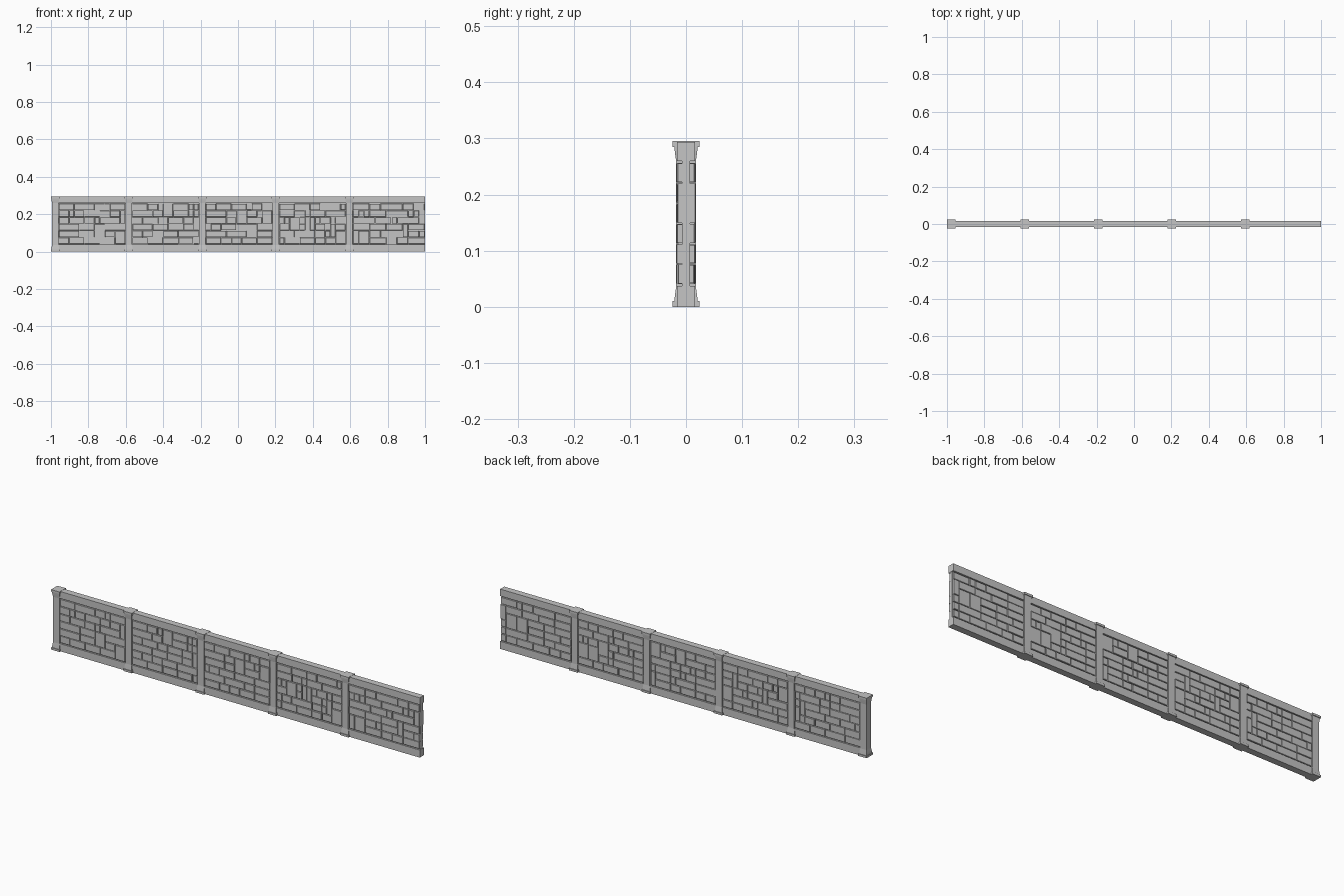
import bpy
import bmesh
import random
from mathutils import Vector

random.seed(7)
if "Cube" in bpy.data.objects:
    bpy.data.objects.remove(bpy.data.objects["Cube"])

HEIGHT = 0.295
RAIL_LOW, RAIL_HIGH = 0.037, 0.26
PILLARS = [-0.977 + 0.393 * i for i in range(5)]
ROWS = 6
COLUMNS = 13

stone = bpy.data.materials.new("grey stone")
stone.use_nodes = True
stone.diffuse_color = (0.56, 0.56, 0.56, 1)
stone.node_tree.nodes["Principled BSDF"].inputs["Base Color"].default_value = stone.diffuse_color


def finish(bm, name):
    bmesh.ops.recalc_face_normals(bm, faces=bm.faces)
    mesh = bpy.data.meshes.new(name)
    bm.to_mesh(mesh)
    bm.free()
    mesh.materials.append(stone)
    obj = bpy.data.objects.new(name, mesh)
    bpy.context.collection.objects.link(obj)


def loft(bm, loops):
    """Skin a stack of four-cornered loops and close both ends."""
    rings = [[bm.verts.new(p) for p in loop] for loop in loops]
    for a, b in zip(rings, rings[1:]):
        for i in range(4):
            j = (i + 1) % 4
            bm.faces.new((a[i], a[j], b[j], b[i]))
    bm.faces.new(rings[0])
    bm.faces.new(rings[-1])


def level(x, hx, hy, z):
    return [Vector((x + sx * hx, sy * hy, z))
            for sx, sy in ((-1, -1), (1, -1), (1, 1), (-1, 1))]


def block(name, x0, x1, hy, z0, z1):
    bm = bmesh.new()
    x, hx = (x0 + x1) / 2, (x1 - x0) / 2
    loft(bm, [level(x, hx, hy, z0), level(x, hx, hy, z1)])
    finish(bm, name)


def stone_layout():
    """Fill a grid with random one- and two-row stones."""
    free = {(c, r) for r in range(ROWS) for c in range(COLUMNS)}
    for r in range(ROWS):
        for c in range(COLUMNS):
            if (c, r) not in free:
                continue
            want = random.choice((1, 2, 2, 3, 3, 4))
            w = 1
            while w < want and (c + w, r) in free:
                w += 1
            h = 2 if w < 3 and r + 1 < ROWS and random.random() < 0.2 else 1
            if h == 2 and any((c + k, r + 1) not in free for k in range(w)):
                h = 1
            free -= {(c + i, r + j) for i in range(w) for j in range(h)}
            yield c, r, w, h


def add_stone(bm, x0, x1, z0, z1, side):
    """One slightly uneven stone with chamfered front edges."""
    depth = random.uniform(0.0145, 0.0172)
    loops = []
    for inset, y in ((0, 0.006), (0, depth - 0.001), (0.001, depth)):
        loops.append([Vector((x, side * y, z)) for x, z in (
            (x0 + inset, z0 + inset), (x1 - inset, z0 + inset),
            (x1 - inset, z1 - inset), (x0 + inset, z1 - inset))])
    loft(bm, loops)


# Wall core and the two long rails
block("wall_core", -0.98, 0.999, 0.0075, 0.03, 0.265)
block("bottom_rail", -0.98, 1.0, 0.016, 0, RAIL_LOW)
block("top_rail", -0.98, 1.0, 0.016, RAIL_HIGH, HEIGHT - 0.001)

# Pillars with flared base and cap
half_profile = [(0.023, 0.0245, 0), (0.023, 0.0245, 0.010), (0.0205, 0.021, 0.010),
                (0.0195, 0.0195, 0.022), (0.017, 0.0175, 0.036)]
profile = half_profile + [(hx, hy, HEIGHT - z) for hx, hy, z in reversed(half_profile)]
for number, x in enumerate(PILLARS, 1):
    bm = bmesh.new()
    loft(bm, [level(x, hx, hy, z) for hx, hy, z in profile])
    finish(bm, f"pillar_{number}")

# Stone panels between the pillars, on both sides
ends = [x - 0.019 for x in PILLARS[1:]] + [0.998]
row_height = (RAIL_HIGH - RAIL_LOW - 0.006) / ROWS
for side, label in ((-1, "front"), (1, "back")):
    for number, (x, end) in enumerate(zip(PILLARS, ends), 1):
        start = x + 0.019
        step = (end - start) / COLUMNS
        bm = bmesh.new()
        for c, r, w, h in stone_layout():
            gap = random.uniform(0.0008, 0.002)
            z = RAIL_LOW + 0.003 + r * row_height
            add_stone(bm, start + c * step + gap, start + (c + w) * step - gap,
                      z + gap, z + h * row_height - gap, side)
        finish(bm, f"{label}_stones_{number}")
